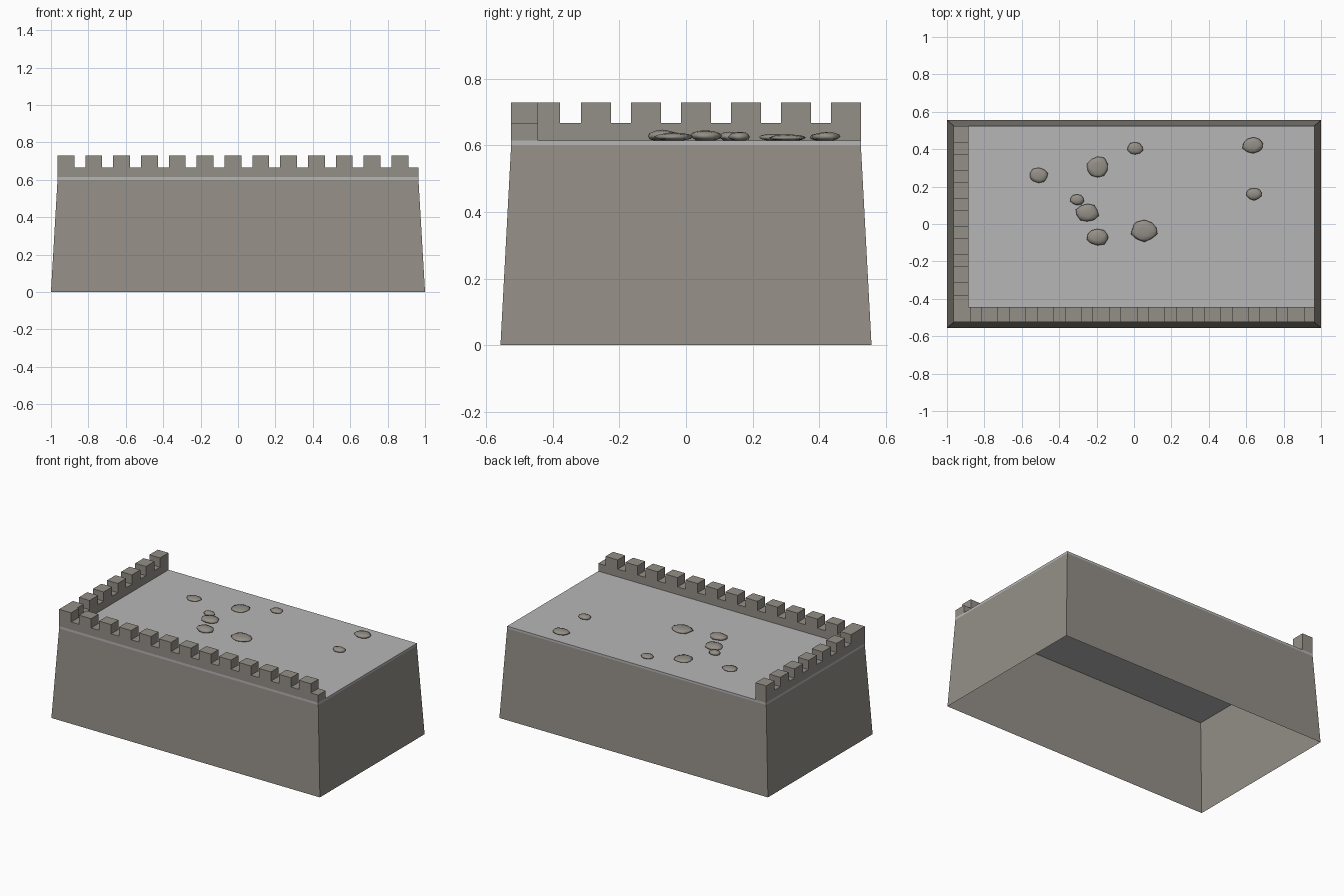
import bpy, bmesh, math, random
from mathutils import Vector, noise

if "Cube" in bpy.data.objects:
    bpy.data.objects.remove(bpy.data.objects["Cube"])

random.seed(4)


def material(name, rgb):
    m = bpy.data.materials.new(name)
    m.diffuse_color = (*rgb, 1)
    m.use_nodes = True
    m.node_tree.nodes["Principled BSDF"].inputs["Base Color"].default_value = m.diffuse_color
    return m


STONE = material("warm_stone", (0.296, 0.275, 0.243))
PAVING = material("light_paving", (0.47, 0.47, 0.47))

BX, BY = 1.0, 0.557        # foot of the sloping walls
TX, TY = 0.965, 0.525      # top of the sloping walls
Z_WALL, Z_FLOOR, Z_LOW, Z_TOP = 0.60, 0.615, 0.667, 0.729
THICK = 0.08               # parapet thickness
STEP, MERLON = 0.1488, 0.09


def finish(bm, name, mat):
    bmesh.ops.recalc_face_normals(bm, faces=bm.faces)
    me = bpy.data.meshes.new(name)
    bm.to_mesh(me)
    bm.free()
    me.materials.append(mat)
    ob = bpy.data.objects.new(name, me)
    bpy.context.collection.objects.link(ob)
    return ob


def rectangle(bm, x, y, z):
    return [bm.verts.new((sx * x, sy * y, z))
            for sx, sy in ((-1, -1), (1, -1), (1, 1), (-1, 1))]


def bridge(bm, low, high):
    for i in range(4):
        j = (i + 1) % 4
        bm.faces.new((low[i], low[j], high[j], high[i]))


def battlement(name, start, end, merlons, place):
    """Extrude a toothed outline across the parapet thickness."""
    outline = [(start, Z_FLOOR), (start, Z_LOW)]
    for a, b in merlons:
        outline += [(a, Z_LOW), (a, Z_TOP), (b, Z_TOP), (b, Z_LOW)]
    outline += [(end, Z_LOW), (end, Z_FLOOR)]
    clean = []
    for p in outline:      # drop repeated points and the spur at flush ends
        if not clean or p != clean[-1]:
            clean.append(p)
    bm = bmesh.new()
    face = bm.faces.new([bm.verts.new(place(t, z, 0)) for t, z in clean])
    ext = bmesh.ops.extrude_face_region(bm, geom=[face])
    shift = Vector(place(0, 0, THICK)) - Vector(place(0, 0, 0))
    bmesh.ops.translate(bm, vec=shift,
                        verts=[v for v in ext["geom"] if isinstance(v, bmesh.types.BMVert)])
    return finish(bm, name, STONE)


# Sloping walls, hollow and open underneath
bm = bmesh.new()
bridge(bm, rectangle(bm, BX, BY, 0), rectangle(bm, TX, TY, Z_WALL))
finish(bm, "sloping_walls", STONE)

# Floor slab
bm = bmesh.new()
low, high = rectangle(bm, TX, TY, Z_WALL), rectangle(bm, TX, TY, Z_FLOOR)
bridge(bm, low, high)
bm.faces.new(low)
bm.faces.new(high)
finish(bm, "floor_slab", PAVING)

# Front parapet: thirteen merlons, low at the right end
teeth = [(-TX + i * STEP, -TX + i * STEP + MERLON) for i in range(13)]
battlement("front_parapet", -TX, TX, teeth, lambda t, z, d: (t, -TY + d, z))

# Left parapet: the first merlon merges with the front corner
first = -TY + THICK
teeth = [(first, -0.379)]
teeth += [(TY - MERLON - i * 0.15, TY - i * 0.15) for i in range(5, -1, -1)]
battlement("left_parapet", first, TY, teeth, lambda t, z, d: (-TX + d, t, z))

# Loose flattened stones on the floor: x, y, half width, half depth, half height
STONES = [
    (-0.51, 0.26, 0.050, 0.040, 0.011), (-0.195, 0.305, 0.057, 0.055, 0.010),
    (0.005, 0.405, 0.042, 0.034, 0.012), (0.637, 0.42, 0.056, 0.043, 0.014),
    (0.642, 0.16, 0.043, 0.033, 0.014), (-0.305, 0.13, 0.038, 0.029, 0.015),
    (-0.25, 0.06, 0.060, 0.048, 0.017), (-0.195, -0.07, 0.060, 0.045, 0.017),
    (0.055, -0.035, 0.070, 0.056, 0.013),
]
for i, (x, y, rx, ry, rz) in enumerate(STONES):
    bm = bmesh.new()
    bmesh.ops.create_icosphere(bm, subdivisions=2, radius=1)
    offset = Vector((i * 7.3, i * 2.9, 1.7))
    for v in bm.verts:
        k = 1 + 0.16 * noise.noise(v.co * 1.6 + offset)
        v.co = Vector((x + v.co.x * rx * k, y + v.co.y * ry * k,
                       Z_FLOOR + 0.8 * rz + v.co.z * rz * k))
    ob = finish(bm, f"loose_stone_{i + 1}", STONE)
    for p in ob.data.polygons:
        p.use_smooth = True
